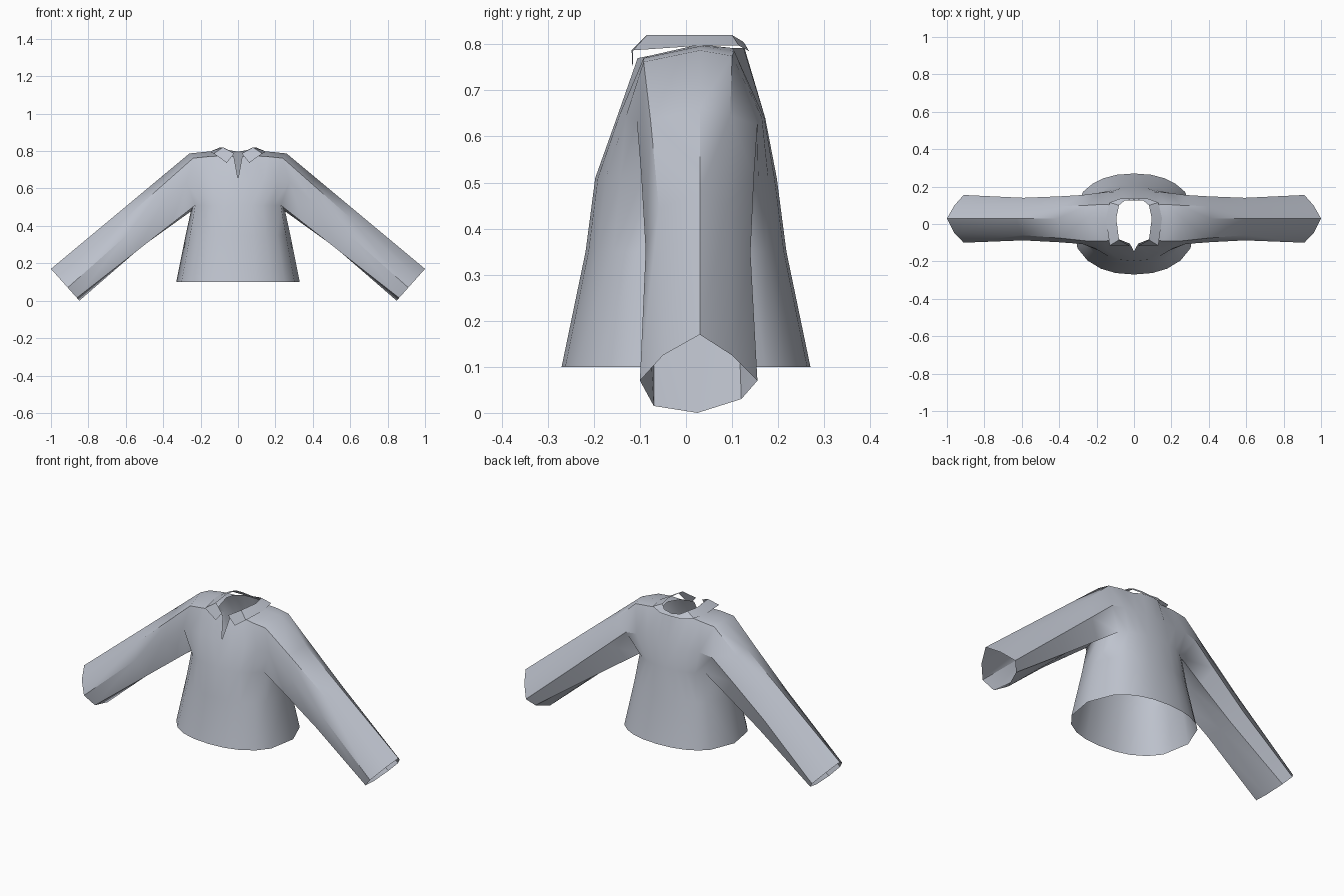
import bpy
import bmesh
from math import sin, cos, radians
from mathutils import Vector

cube = bpy.data.objects.get("Cube")
if cube:
    bpy.data.objects.remove(cube, do_unlink=True)

# Single cloth colour
cloth = bpy.data.materials.new("blue_grey_cloth")
cloth.use_nodes = True
colour = (0.52, 0.55, 0.62, 1)
cloth.diffuse_color = colour
shader = next(n for n in cloth.node_tree.nodes if n.type == 'BSDF_PRINCIPLED')
shader.inputs["Base Color"].default_value = colour
shader.inputs["Roughness"].default_value = 0.8


def add_strip(faces, first, second, closed=False):
    """Bridge two rows of points with quads, or triangles where points coincide."""
    count = len(first)
    for i in range(count if closed else count - 1):
        j = (i + 1) % count
        corners = []
        for point in (first[i], first[j], second[j], second[i]):
            point = Vector(point)
            if all((point - other).length > 1e-5 for other in corners):
                corners.append(point)
        if len(corners) > 2:
            faces.append(corners)


def make_mirrored(name, faces, angle):
    """Turn a half shell into a welded, mirrored and shaded object."""
    bm = bmesh.new()
    for corners in faces:
        bm.faces.new([bm.verts.new(p) for p in corners])
    bmesh.ops.remove_doubles(bm, verts=bm.verts[:], dist=1e-4)
    bmesh.ops.recalc_face_normals(bm, faces=bm.faces[:])
    # Open shells: the highest face must look upward
    top = max(bm.faces, key=lambda f: f.calc_center_median().z)
    if top.normal.z < 0:
        bmesh.ops.reverse_faces(bm, faces=bm.faces[:])
    mesh = bpy.data.meshes.new(name)
    bm.to_mesh(mesh)
    bm.free()
    mesh.materials.append(cloth)
    obj = bpy.data.objects.new(name, mesh)
    bpy.context.collection.objects.link(obj)
    bpy.ops.object.select_all(action='DESELECT')
    obj.select_set(True)
    bpy.context.view_layer.objects.active = obj
    mirror = obj.modifiers.new("mirror", 'MIRROR')
    mirror.use_clip = True
    mirror.merge_threshold = 0.0005
    bpy.ops.object.modifier_apply(modifier=mirror.name)
    bpy.ops.object.shade_smooth_by_angle(angle=radians(angle))
    return obj


# Lower torso: half rings running from front centre round the side to back centre
FRONT_ANGLES = (0, 15, 30, 47, 65)
BACK_ANGLES = (54, 40, 27, 14, 0)


def half_ring(z, width, depth):
    def point(angle, side):
        a = radians(angle)
        return (width * sin(a) ** 0.9, side * depth * cos(a) ** 0.85, z)
    front = [point(a, -1) for a in FRONT_ANGLES]
    back = [point(a, 1) for a in BACK_ANGLES]
    return front + [(width, 0.03, z)] + back


hem = half_ring(0.10, 0.33, 0.27)
waist = half_ring(0.35, 0.28, 0.218)
chest = half_ring(0.51, 0.25, 0.197)
chest[5] = (0.24, 0.03, 0.535)      # armpit
shirt = []
add_strip(shirt, hem, waist)
add_strip(shirt, waist, chest)

# Upper torso: rows run from the centre out to the armhole
notch = (0, -0.147, 0.65)
front_mid = [notch, (0.06, -0.147, 0.65), (0.14, -0.143, 0.65),
             (0.21, -0.13, 0.645), (0.275, -0.107, 0.635)]
front_top = [notch, (0.022, -0.105, 0.77), (0.085, -0.08, 0.775),
             (0.16, -0.092, 0.77), (0.24, -0.092, 0.762)]
back_mid = [(0, 0.172, 0.64), (0.06, 0.172, 0.64), (0.13, 0.17, 0.64),
            (0.2, 0.165, 0.64), (0.275, 0.155, 0.625)]
back_top = [(0, 0.127, 0.792), (0.05, 0.125, 0.792), (0.09, 0.1, 0.792),
            (0.17, 0.105, 0.785), (0.25, 0.1, 0.775)]
ridge = [(0.095, 0.03, 0.8), (0.175, 0.03, 0.796), (0.26, 0.03, 0.787)]
back_chest = chest[:5:-1]
add_strip(shirt, chest[:5], front_mid)
add_strip(shirt, front_mid, front_top)
add_strip(shirt, front_top[2:], ridge)
add_strip(shirt, back_chest, back_mid)
add_strip(shirt, back_mid, back_top)
add_strip(shirt, back_top[2:], ridge)

# Sleeve: eight sides from the armhole to a slanted open cuff
armhole = [ridge[-1], front_top[-1], front_mid[-1], chest[4],
           chest[5], chest[6], back_mid[-1], back_top[-1]]
cuff_outline = [(0.03, 0.17), (-0.05, 0.125), (-0.1, 0.07), (-0.07, 0.015),
                (0.025, 0), (0.12, 0.03), (0.155, 0.07), (0.1, 0.125)]
cuff = [(0.848 + z * 0.894, y, z) for y, z in cuff_outline]
previous = armhole
for blend, narrow in ((0.2, 0.94), (0.5, 0.88), (1, 1)):
    loop = [Vector(a).lerp(Vector(b), blend) for a, b in zip(armhole, cuff)]
    for p in loop:
        p.y = 0.03 + (p.y - 0.03) * narrow
    add_strip(shirt, previous, loop, closed=True)
    previous = loop
make_mirrored("shirt_body_and_sleeves", shirt, 35)

# Collar: folded flap on each side, tapering to the back of the neck
collar = []
fold = [(0.02, -0.118, 0.787), (0.08, -0.085, 0.82), (0.095, 0.03, 0.82),
        (0.08, 0.1, 0.82), (0.05, 0.125, 0.805), (0, 0.13, 0.797)]
edge = [(0.06, -0.116, 0.737), (0.13, -0.115, 0.787), (0.15, 0.03, 0.797),
        (0.13, 0.115, 0.797), (0.07, 0.137, 0.785), (0, 0.138, 0.783)]
add_strip(collar, fold, edge)
make_mirrored("collar", collar, 30)
